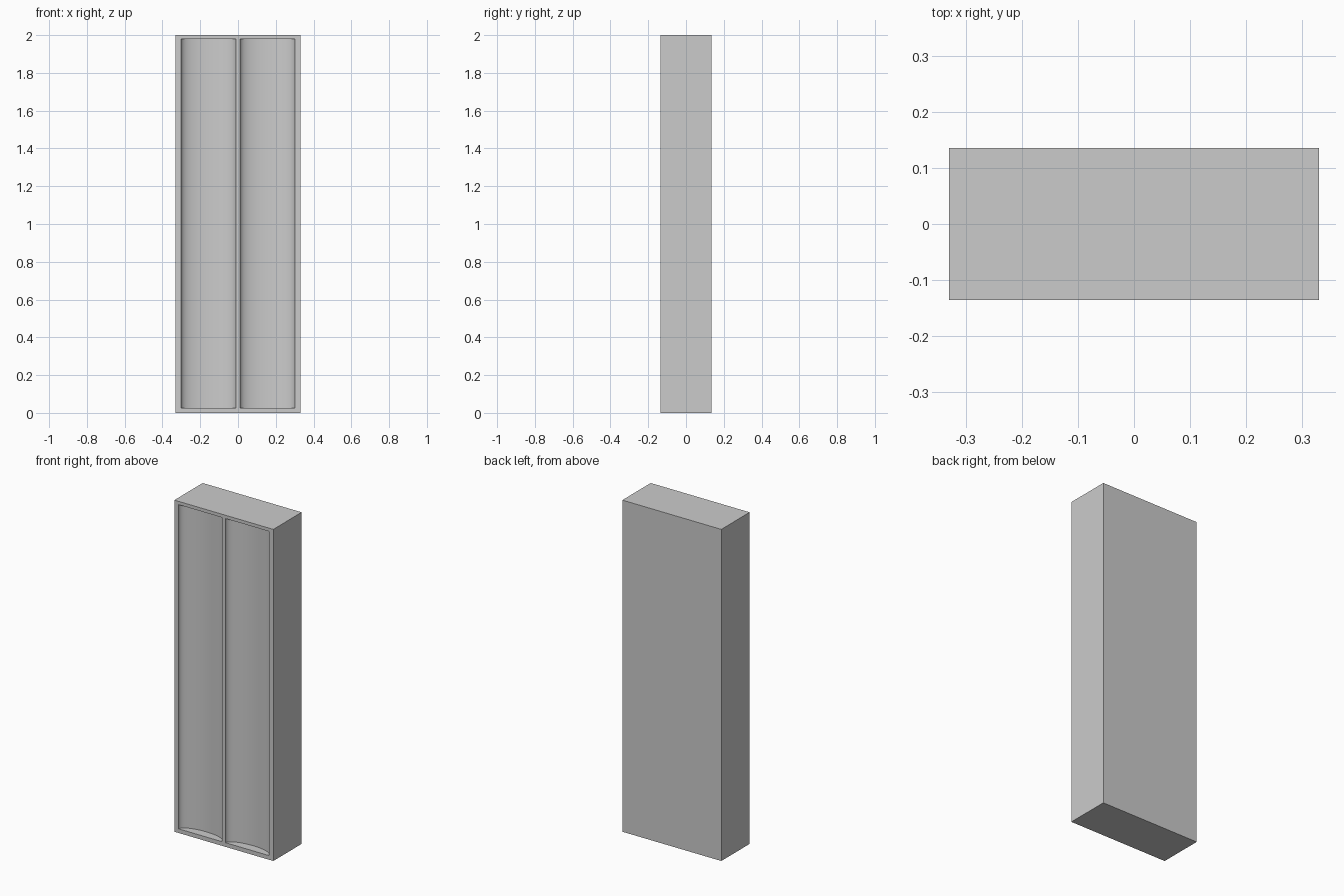
import bpy, bmesh, math

if "Cube" in bpy.data.objects:
    bpy.data.objects.remove(bpy.data.objects["Cube"])

W, D, H = 0.66, 0.27, 2.0
FRONT = -D / 2


def make_object(name, bm):
    bmesh.ops.recalc_face_normals(bm, faces=bm.faces)
    mesh = bpy.data.meshes.new(name)
    bm.to_mesh(mesh)
    bm.free()
    obj = bpy.data.objects.new(name, mesh)
    bpy.context.collection.objects.link(obj)
    return obj


# Solid slab
bm = bmesh.new()
bmesh.ops.create_cube(bm, size=1)
for v in bm.verts:
    v.co = (v.co.x * W, v.co.y * D, (v.co.z + 0.5) * H)
panel = make_object("panel_body", bm)


# Half-elliptical trough running up the front, clipped by flat ends
def trough_cutter(name, cx, half_w, depth, z0, z1, steps=32):
    profile = [(cx - half_w, FRONT - 0.05)]
    for i in range(steps + 1):
        a = math.pi * i / steps
        profile.append((cx - half_w * math.cos(a), FRONT + depth * math.sin(a)))
    profile.append((cx + half_w, FRONT - 0.05))
    bm = bmesh.new()
    face = bm.faces.new([bm.verts.new((x, y, z0)) for x, y in profile])
    ext = bmesh.ops.extrude_face_region(bm, geom=[face])
    for v in ext["geom"]:
        if isinstance(v, bmesh.types.BMVert):
            v.co.z = z1
    return make_object(name, bm)


# Two mirrored troughs
for name, side in (("left_trough_cutter", -1), ("right_trough_cutter", 1)):
    cutter = trough_cutter(name, side * 0.156, 0.145, 0.055, 0.025, 1.98)
    mod = panel.modifiers.new(name, 'BOOLEAN')
    mod.operation = 'DIFFERENCE'
    mod.solver = 'EXACT'
    mod.object = cutter
    bpy.context.view_layer.objects.active = panel
    bpy.ops.object.modifier_apply(modifier=name)
    bpy.data.objects.remove(cutter)

# Smooth troughs, crisp edges
bpy.ops.object.select_all(action='DESELECT')
panel.select_set(True)
bpy.context.view_layer.objects.active = panel
bpy.ops.object.shade_smooth_by_angle(angle=math.radians(30))
